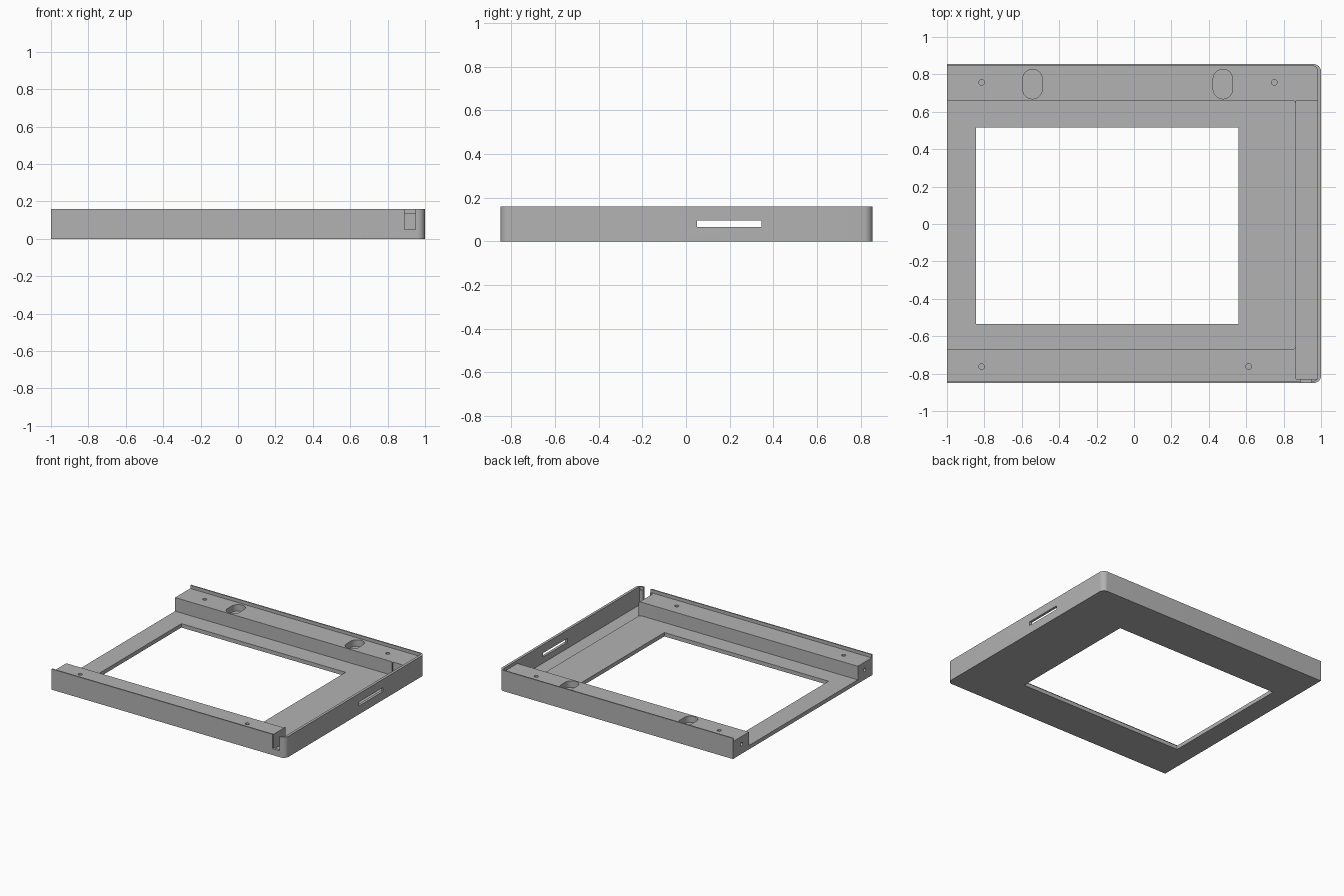
import bpy
import bmesh
from math import cos, sin, pi

cube = bpy.data.objects.get("Cube")
if cube:
    bpy.data.objects.remove(cube, do_unlink=True)

grey = bpy.data.materials.new("matte grey")
grey.use_nodes = True
COLOUR = (0.45, 0.45, 0.45, 1)
grey.diffuse_color = COLOUR
grey.node_tree.nodes["Principled BSDF"].inputs["Base Color"].default_value = COLOUR


def prism(name, outline, z0, z1):
    """Extrude a flat outline between two heights."""
    bm = bmesh.new()
    face = bm.faces.new([bm.verts.new((x, y, z0)) for x, y in outline])
    new = bmesh.ops.extrude_face_region(bm, geom=[face])["geom"]
    bmesh.ops.translate(bm, vec=(0, 0, z1 - z0),
                        verts=[v for v in new if isinstance(v, bmesh.types.BMVert)])
    bmesh.ops.recalc_face_normals(bm, faces=bm.faces)
    mesh = bpy.data.meshes.new(name)
    bm.to_mesh(mesh)
    bm.free()
    mesh.materials.append(grey)
    obj = bpy.data.objects.new(name, mesh)
    bpy.context.collection.objects.link(obj)
    return obj


def arc(cx, cy, r, start, end, steps=8):
    angles = [start + (end - start) * i / steps for i in range(steps + 1)]
    return [(cx + r * cos(a), cy + r * sin(a)) for a in angles]


def box(x0, x1, y0, y1):
    return [(x0, y0), (x1, y0), (x1, y1), (x0, y1)]


def round_right(x0, x1, y0, y1, r):
    """Rectangle with its two right-hand corners rounded."""
    return ([(x0, y0)] + arc(x1 - r, y0 + r, r, -pi / 2, 0)
            + arc(x1 - r, y1 - r, r, 0, pi / 2) + [(x0, y1)])


def circle(x, y, r):
    return arc(x, y, r, 0, 2 * pi, 20)[:-1]


def slot(x, y, r, half):
    """Upright rounded slot."""
    return arc(x, y + half, r, 0, pi, 12) + arc(x, y - half, r, pi, 2 * pi, 12)


# Solid tray with two rounded corners
frame = prism("frame_tray", round_right(-1, 1, -0.85, 0.855, 0.04), 0, 0.16)

RAIL, FLOOR, TOP = 0.135, 0.03, 0.3
cutters = [
    prism("lip_recess", round_right(-1.1, 0.98, -0.84, 0.845, 0.025), RAIL, TOP),
    prism("floor_pocket", round_right(-1.1, 0.868, -0.67, 0.66, 0.025), FLOOR, TOP),
    prism("side_channel", box(0.865, 0.98, -0.83, 0.66), 0.018, TOP),
    prism("screen_window", box(-0.845, 0.56, -0.535, 0.515), -0.1, TOP),
    prism("front_notch", box(0.89, 0.95, -0.9, -0.8), 0.05, TOP),
    prism("side_slot", box(0.95, 1.1, 0.05, 0.345), 0.065, 0.095),
]

# Screw holes and oval recesses in the rail tops
for x, y in ((-0.815, 0.757), (0.75, 0.757), (-0.815, -0.762), (0.613, -0.762)):
    cutters.append(prism("screw_hole", circle(x, y, 0.015), 0.06, TOP))
for x in (-0.543, 0.475):
    cutters.append(prism("oval_recess", slot(x, 0.748, 0.052, 0.027), 0.085, TOP))

# Holes in the open ends of the rails
for y in (-0.755, 0.75):
    hole = prism("end_hole", circle(0, 0, 0.013), -0.1, 0.1)
    hole.rotation_euler = (0, pi / 2, 0)
    hole.location = (-1, y, 0.075)
    cutters.append(hole)

# Carve the tray
bpy.context.view_layer.update()
bpy.ops.object.select_all(action="DESELECT")
bpy.context.view_layer.objects.active = frame
frame.select_set(True)
for cutter in cutters:
    mod = frame.modifiers.new(cutter.name, "BOOLEAN")
    mod.operation = "DIFFERENCE"
    mod.solver = "EXACT"
    mod.object = cutter
    bpy.ops.object.modifier_apply(modifier=mod.name)
    bpy.data.objects.remove(cutter, do_unlink=True)

bpy.ops.object.shade_smooth_by_angle(angle=pi / 6)
